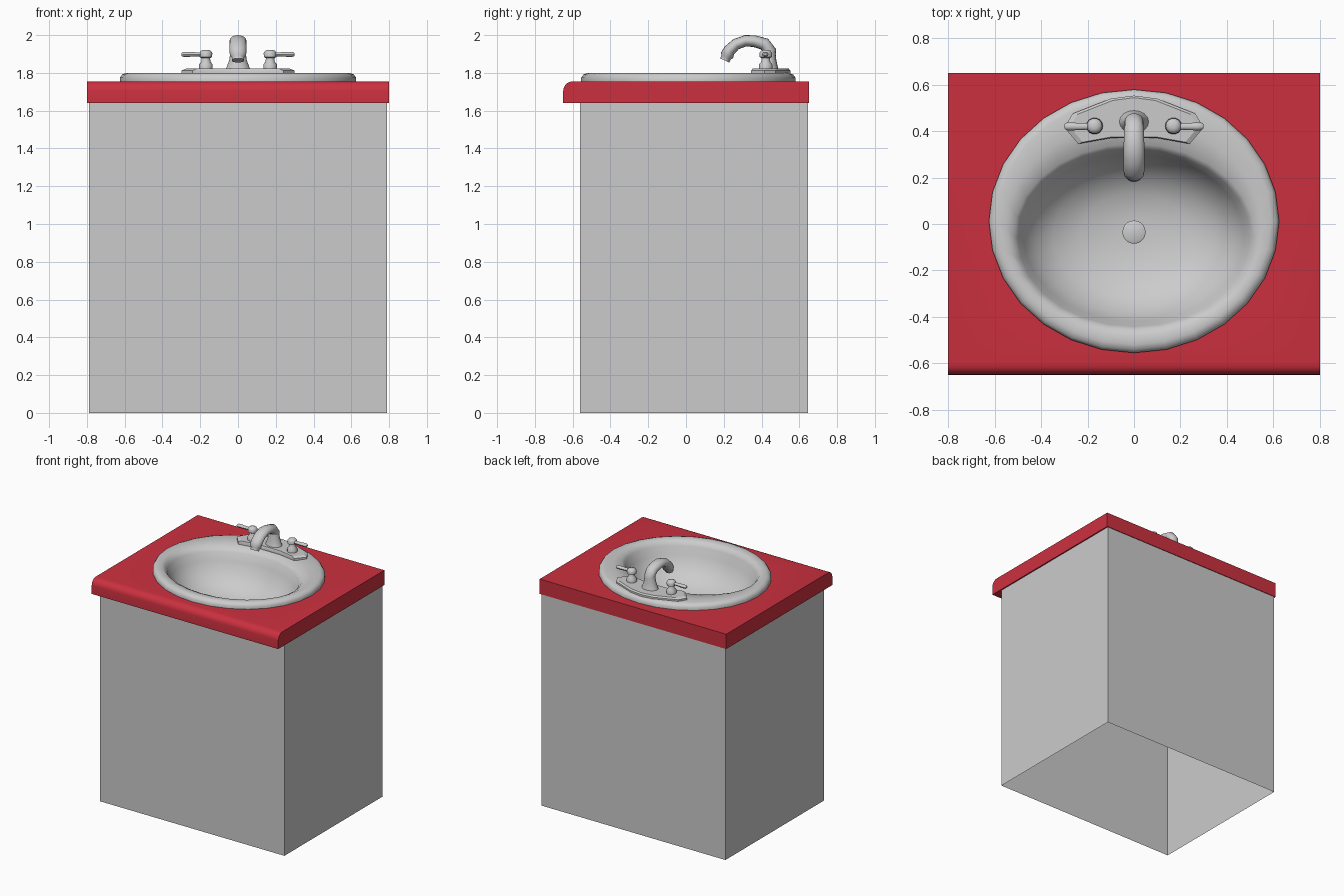
import bpy, bmesh, math
from mathutils import Vector

if "Cube" in bpy.data.objects:
    bpy.data.objects.remove(bpy.data.objects["Cube"], do_unlink=True)


def material(name, rgb):
    m = bpy.data.materials.new(name)
    m.use_nodes = True
    m.diffuse_color = (*rgb, 1)
    m.node_tree.nodes["Principled BSDF"].inputs["Base Color"].default_value = (*rgb, 1)
    return m


GREY = material("light grey", (0.6, 0.6, 0.6))
RED = material("red", (0.6, 0.03, 0.05))


def finish(name, bm, mat, smooth=None):
    bmesh.ops.recalc_face_normals(bm, faces=bm.faces)
    mesh = bpy.data.meshes.new(name)
    bm.to_mesh(mesh)
    bm.free()
    mesh.materials.append(mat)
    ob = bpy.data.objects.new(name, mesh)
    bpy.context.collection.objects.link(ob)
    if smooth:
        bpy.ops.object.select_all(action='DESELECT')
        ob.select_set(True)
        bpy.context.view_layer.objects.active = ob
        bpy.ops.object.shade_smooth_by_angle(angle=math.radians(smooth))
    return ob


def loft(name, rings, mat, caps=(True, True), smooth=None):
    """Skin a list of rings that all have the same number of points."""
    bm = bmesh.new()
    loops = [[bm.verts.new(p) for p in ring] for ring in rings]
    for a, b in zip(loops, loops[1:]):
        for i in range(len(a)):
            j = (i + 1) % len(a)
            bm.faces.new((a[i], a[j], b[j], b[i]))
    for loop, cap in ((loops[0], caps[0]), (loops[-1], caps[1])):
        if cap:
            bm.faces.new(loop)
    return finish(name, bm, mat, smooth)


def ellipse(c, u, v, n):
    """Ring around c with half axes u and v."""
    c, u, v = Vector(c), Vector(u), Vector(v)
    return [c + u * math.cos(t) + v * math.sin(t)
            for t in (2 * math.pi * i / n for i in range(n))]


def flat(x, y, z, rx, ry, n):
    return ellipse((x, y, z), (rx, 0, 0), (0, ry, 0), n)


def rect(x, y0, y1, z):
    return [(-x, y0, z), (x, y0, z), (x, y1, z), (-x, y1, z)]


# Cabinet: four walls, open underneath
loft("cabinet", [rect(0.79, -0.56, 0.645, z) for z in (0, 1.64)], GREY, (False, False))

# Countertop: side profile with a rounded front edge, and a hole for the basin
profile = [(0.65, 1.64), (0.65, 1.755)]
for k in range(6):
    t = math.radians(90 + 18 * k)
    profile.append((-0.6 + 0.05 * math.cos(t), 1.705 + 0.05 * math.sin(t)))
profile.append((-0.65, 1.64))
counter = loft("countertop", [[(x, y, z) for y, z in profile] for x in (-0.8, 0.8)],
               RED, smooth=30)
cutter = loft("hole_cutter", [flat(0, 0.012, z, 0.59, 0.53, 28) for z in (1.5, 1.9)], RED)
cutter.hide_render = True
mod = counter.modifiers.new("hole", 'BOOLEAN')
mod.operation, mod.object, mod.solver = 'DIFFERENCE', cutter, 'EXACT'
bpy.context.view_layer.objects.active = counter
bpy.ops.object.modifier_apply(modifier="hole")
bpy.data.objects.remove(cutter, do_unlink=True)

# Basin: rim, deck and bowl as (centre y, x radius, y radius, height)
basin = [(0.012, 0.625, 0.567, 1.754), (0.012, 0.625, 0.567, 1.775),
         (0.012, 0.613, 0.555, 1.792), (0.012, 0.59, 0.532, 1.8),
         (-0.02, 0.55, 0.462, 1.797), (-0.055, 0.52, 0.4, 1.785),
         (-0.06, 0.5, 0.382, 1.76), (-0.06, 0.475, 0.36, 1.7),
         (-0.06, 0.43, 0.325, 1.63), (-0.055, 0.35, 0.265, 1.565),
         (-0.045, 0.23, 0.18, 1.52), (-0.035, 0.07, 0.07, 1.5)]
loft("basin", [flat(0, y, z, rx, ry, 28) for y, rx, ry, z in basin], GREY,
     (False, True), smooth=50)
loft("drain_plug", [flat(0, -0.035, z, r, r, 20) for r, z in
                    ((0.05, 1.5), (0.05, 1.52), (0.04, 1.525))], GREY, smooth=30)

# Faucet base plate: half outline mirrored, with a bevelled upper edge
half = [(0.1, 0.37), (0.24, 0.345), (0.3, 0.415), (0.265, 0.475), (0.1, 0.54)]
outline = half + [(0, 0.553)] + [(-x, y) for x, y in reversed(half)]


def plate(z, s):
    return [(x * s, 0.44 + (y - 0.44) * s, z) for x, y in outline]


loft("faucet_plate", [plate(1.795, 1), plate(1.812, 1), plate(1.822, 0.92)], GREY, smooth=25)

# Spout foot: flared block blending into the neck
foot = [(0.065, 0.05, 1.818), (0.058, 0.045, 1.835), (0.046, 0.038, 1.87),
        (0.04, 0.034, 1.91)]
loft("spout_foot", [flat(0, 0.44, z, rx, ry, 16) for rx, ry, z in foot], GREY, smooth=40)

# Spout: oval tube as (y, z, width radius, thickness radius, direction in degrees)
spout = [(0.44, 1.88, 0.038, 0.034, 90), (0.442, 1.92, 0.04, 0.035, 100),
         (0.415, 1.953, 0.042, 0.034, 145), (0.36, 1.968, 0.044, 0.031, 172),
         (0.315, 1.97, 0.045, 0.03, 185), (0.265, 1.952, 0.045, 0.03, 210),
         (0.23, 1.92, 0.045, 0.032, 235), (0.217, 1.893, 0.043, 0.035, 245),
         (0.212, 1.882, 0.033, 0.027, 245), (0.205, 1.866, 0.033, 0.027, 245)]
rings = []
for y, z, w, r, deg in spout:
    a = math.radians(deg + 90)
    rings.append(ellipse((0, y, z), (w, 0, 0), (0, r * math.cos(a), r * math.sin(a)), 16))
loft("spout", rings, GREY, smooth=45)

# Handles: turned post with a domed cap, and a flat lever pointing outwards
post = [(0.036, 1.818), (0.036, 1.845), (0.025, 1.858), (0.022, 1.878), (0.033, 1.884),
        (0.034, 1.905), (0.026, 1.917), (0.012, 1.922)]
lever = [(0.17, 0.02, 0.012), (0.21, 0.014, 0.011), (0.27, 0.017, 0.014),
         (0.292, 0.016, 0.013), (0.3, 0.008, 0.007)]
for side, s in (("left", 1), ("right", -1)):
    loft(side + "_handle_post", [flat(s * 0.17, 0.422, z, r, r, 14) for r, z in post],
         GREY, smooth=40)
    loft(side + "_handle_lever",
         [ellipse((s * x, 0.42, 1.898), (0, w, 0), (0, 0, h), 10) for x, w, h in lever],
         GREY, smooth=40)
